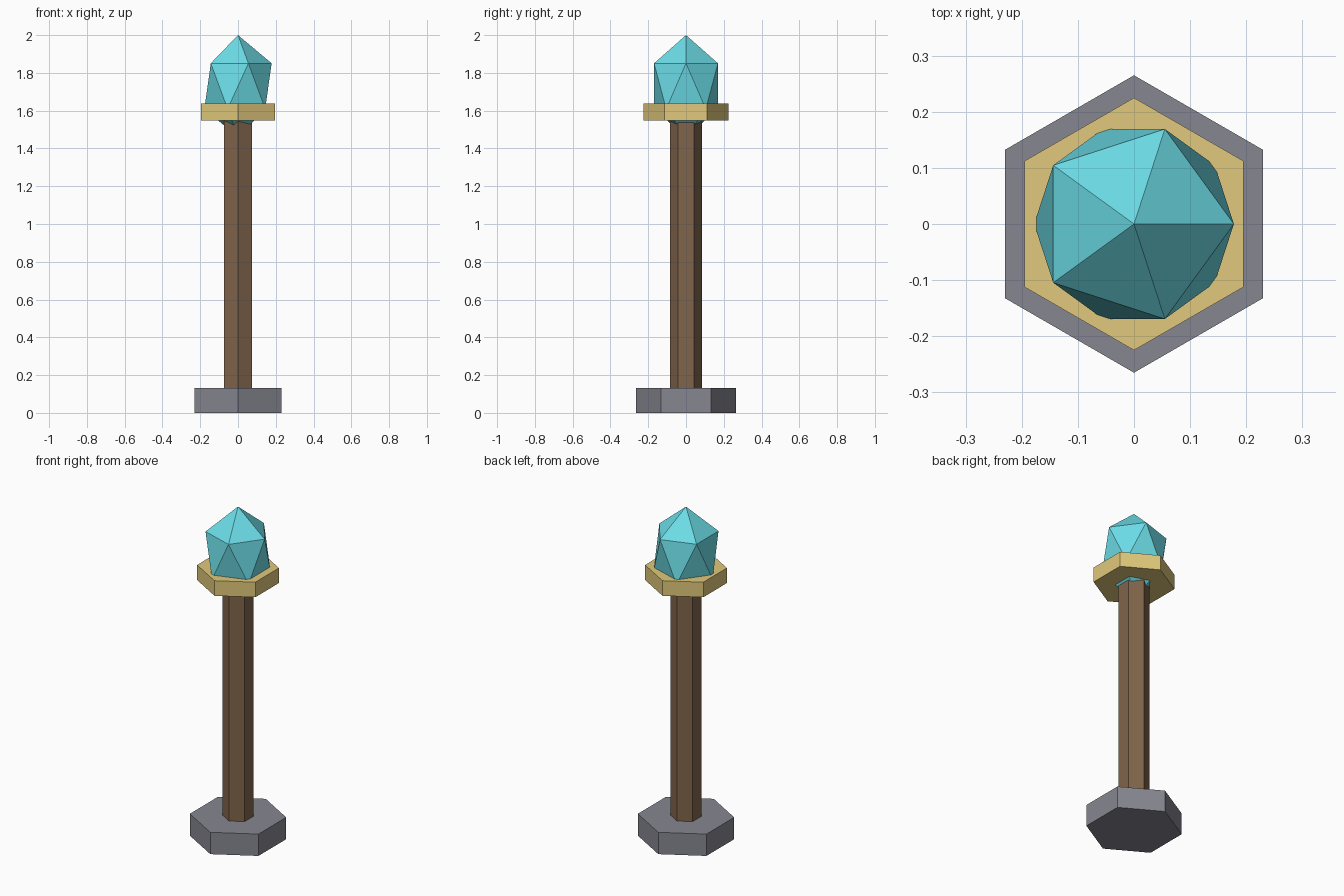
import bpy

if "Cube" in bpy.data.objects:
    bpy.data.objects.remove(bpy.data.objects["Cube"])


def paint(obj, name, color):
    mat = bpy.data.materials.new(name)
    mat.diffuse_color = (*color, 1)
    mat.use_nodes = True
    mat.node_tree.nodes["Principled BSDF"].inputs["Base Color"].default_value = mat.diffuse_color
    obj.data.materials.append(mat)


def hex_prism(name, radius, z0, z1, color):
    bpy.ops.mesh.primitive_cylinder_add(
        vertices=6, radius=radius, depth=z1 - z0, location=(0, 0, (z0 + z1) / 2))
    obj = bpy.context.object
    obj.name = name
    paint(obj, name + "_color", color)
    return obj


# Stone foot, wooden shaft and golden collar share the hexagonal section
hex_prism("base", 0.265, 0.0, 0.132, (0.24, 0.24, 0.28))
hex_prism("shaft", 0.086, 0.12, 1.58, (0.22, 0.13, 0.07))
hex_prism("collar", 0.225, 1.547, 1.638, (0.75, 0.58, 0.2))

# Faceted crystal: a stretched icosahedron set into the collar
bpy.ops.mesh.primitive_ico_sphere_add(subdivisions=1, radius=1, location=(0, 0, 1.73))
crystal = bpy.context.object
crystal.name = "crystal"
crystal.scale = (0.199, 0.199, 0.27)
paint(crystal, "crystal_color", (0.15, 0.72, 0.8))
